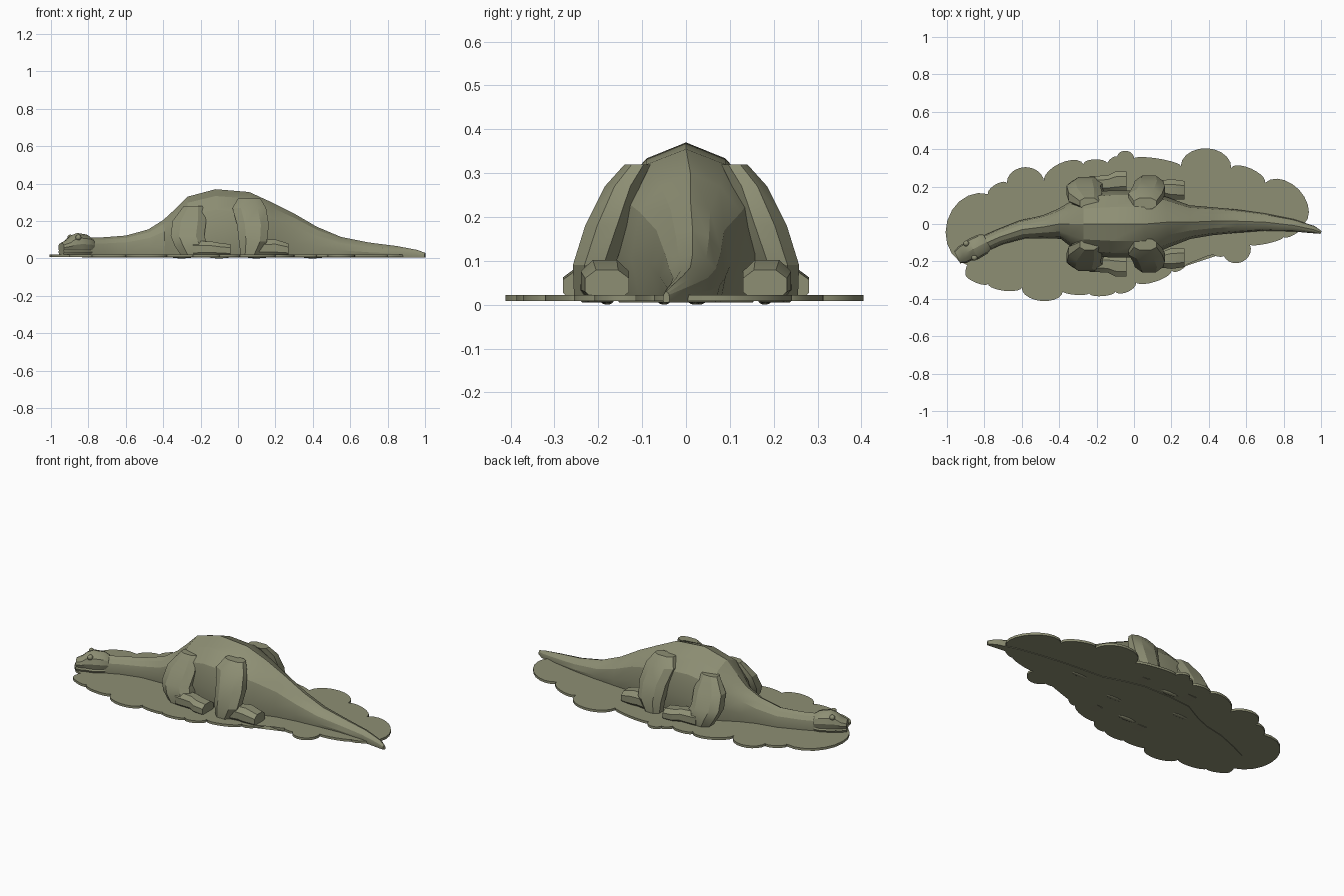
import bpy
import bmesh
import math
from mathutils import Vector

default_cube = bpy.data.objects.get("Cube")
if default_cube:
    bpy.data.objects.remove(default_cube, do_unlink=True)

olive = bpy.data.materials.new("olive_green")
olive.use_nodes = True
olive.diffuse_color = (0.27, 0.275, 0.175, 1)
olive.node_tree.nodes["Principled BSDF"].inputs["Base Color"].default_value = olive.diffuse_color

UP = Vector((0, 0, 1))


def finish(name, bm, angle=25, mirrored=False):
    """Turn a bmesh into an object with sharp-edged smooth shading."""
    bmesh.ops.recalc_face_normals(bm, faces=bm.faces[:])
    mesh = bpy.data.meshes.new(name)
    bm.to_mesh(mesh)
    bm.free()
    mesh.materials.append(olive)
    mesh.shade_smooth()
    mesh.set_sharp_from_angle(angle=math.radians(angle))
    obj = bpy.data.objects.new(name, mesh)
    bpy.context.collection.objects.link(obj)
    if mirrored:
        mod = obj.modifiers.new("Other side", "MIRROR")
        mod.use_axis = (False, True, False)
    return obj


def loft(name, rings, section, **options):
    """Skin a section along rings given as (centre, side vector, up vector)."""
    bm = bmesh.new()
    loops = [[bm.verts.new(c + side * u + up * v) for u, v in section]
             for c, side, up in rings]
    count = len(section)
    for a, b in zip(loops, loops[1:]):
        for i in range(count):
            j = (i + 1) % count
            bm.faces.new((a[i], a[j], b[j], b[i]))
    bm.faces.new(loops[0])
    bm.faces.new(loops[-1])
    return finish(name, bm, **options)


def ground_rings(stations, bottom):
    """Upright rings from (x, y, half width, top height), turned along the path."""
    rings = []
    last = len(stations) - 1
    for i, (x, y, half, top) in enumerate(stations):
        a, b = stations[max(i - 1, 0)], stations[min(i + 1, last)]
        along = Vector((b[0] - a[0], b[1] - a[1], 0)).normalized()
        side = UP.cross(along) * half
        rings.append((Vector((x, y, bottom)), side, UP * (top - bottom)))
    return rings


# Ridged cross-section shared by the body and head, and a block for limbs
half_section = [(0.5, 0.9), (0.86, 0.7), (1, 0.35), (0.85, 0)]
ridged = [(0, 1)] + half_section + [(-u, v) for u, v in reversed(half_section)]
limb_section = [(1, 0.45), (0.5, 1), (-0.5, 1), (-1, 0.45),
                (-1, -0.45), (-0.6, -1), (0.6, -1), (1, -0.45)]

# Neck, trunk and tail in one skin
spine = [
    (-0.82, -0.115, 0.042, 0.11), (-0.72, -0.07, 0.042, 0.113),
    (-0.6, -0.03, 0.05, 0.122), (-0.48, -0.015, 0.062, 0.155),
    (-0.4, 0, 0.08, 0.205), (-0.34, 0, 0.12, 0.26), (-0.27, 0, 0.165, 0.33),
    (-0.12, 0, 0.18, 0.37), (0.06, 0, 0.18, 0.355), (0.18, 0.01, 0.135, 0.3),
    (0.3, 0.01, 0.09, 0.24), (0.42, 0.015, 0.075, 0.17),
    (0.55, 0.015, 0.062, 0.115), (0.7, 0.01, 0.046, 0.085),
    (0.85, -0.007, 0.033, 0.066), (0.96, -0.03, 0.02, 0.045), (1, -0.045, 0.008, 0.03),
]
loft("body_neck_and_tail", ground_rings(spine, 0.005), ridged)

# Head with a blunt muzzle
skull = [
    (-0.785, -0.095, 0.044, 0.11), (-0.81, -0.108, 0.057, 0.128),
    (-0.86, -0.135, 0.06, 0.136), (-0.895, -0.152, 0.05, 0.122),
    (-0.915, -0.163, 0.05, 0.1), (-0.945, -0.178, 0.036, 0.083),
]
loft("head", ground_rings(skull, 0.045), ridged)
jaw = [(x, y, half * 0.88, 0.06) for x, y, half, top in skull]
loft("jaw", ground_rings(jaw, 0.02), ridged)

# Brow bumps either side of the head
bm = bmesh.new()
for sign in (-1, 1):
    made = bmesh.ops.create_icosphere(bm, subdivisions=2, radius=0.016)
    spot = Vector((-0.875, -0.142, 0.112)) + Vector((-0.5, 0.86, 0)) * 0.044 * sign
    bmesh.ops.translate(bm, verts=made["verts"], vec=spot)
finish("brows", bm, angle=40)


def upper_limb(name, stations):
    """Stacked level rings from (x, y, z, half length, half width)."""
    rings = [(Vector(s[:3]), Vector((s[3], 0, 0)), Vector((0, s[4], 0))) for s in stations]
    loft(name, rings, limb_section, mirrored=True)


def lower_limb(name, stations):
    """Folded limb lying along x, from (x, y, z, half width, half height)."""
    rings = [(Vector(s[:3]), Vector((0, s[3], 0)), UP * s[4]) for s in stations]
    loft(name, rings, limb_section, mirrored=True)


# Folded legs, mirrored across the body
upper_limb("front_upper_legs", [
    (-0.24, 0.11, 0.28, 0.05, 0.03), (-0.26, 0.145, 0.2, 0.09, 0.05),
    (-0.27, 0.18, 0.12, 0.09, 0.057), (-0.25, 0.2, 0.07, 0.09, 0.052),
    (-0.23, 0.2, 0.01, 0.07, 0.045)])
lower_limb("front_feet", [
    (-0.24, 0.21, 0.05, 0.045, 0.045), (-0.14, 0.215, 0.05, 0.045, 0.04),
    (-0.1, 0.225, 0.046, 0.055, 0.037), (-0.04, 0.228, 0.042, 0.052, 0.034)])
upper_limb("hind_thighs", [
    (0.06, 0.11, 0.32, 0.06, 0.03), (0.06, 0.145, 0.27, 0.09, 0.04),
    (0.08, 0.18, 0.18, 0.085, 0.05), (0.08, 0.21, 0.09, 0.075, 0.048),
    (0.06, 0.215, 0.01, 0.045, 0.04)])
lower_limb("hind_feet", [
    (0.08, 0.2, 0.055, 0.045, 0.05), (0.16, 0.19, 0.055, 0.045, 0.045),
    (0.2, 0.185, 0.055, 0.055, 0.047), (0.27, 0.18, 0.045, 0.05, 0.034)])

# Scalloped ground mat: arcs swell outward between these corners (x, y, swell)
corners = [
    (-0.89, -0.22, 0.43), (-0.78, 0.16, 0.2), (-0.68, 0.22, 0.42),
    (-0.48, 0.22, 0.25), (-0.27, 0.32, 0.2), (-0.14, 0.32, 0.2),
    (-0.09, 0.36, 0.4), (0, 0.35, 0.08), (0.25, 0.31, 0.37), (0.52, 0.3, 0.2),
    (0.7, 0.22, 0.35), (0.91, 0, 0.15), (0.8, -0.07, 0.08), (0.62, -0.11, 0.45),
    (0.48, -0.17, 0.15), (0.42, -0.16, 0.15), (0.29, -0.14, 0.3),
    (0.2, -0.25, 0.15), (0.01, -0.31, 0.25), (-0.1, -0.36, 0.15),
    (-0.24, -0.37, 0.1), (-0.38, -0.36, 0.28), (-0.6, -0.34, 0.15),
    (-0.78, -0.32, 0.15), (-0.9, -0.27, 0.1),
]
outline = []
for (ax, ay, swell), (bx, by, _) in zip(corners, corners[1:] + corners[:1]):
    start, chord = Vector((ax, ay, 0)), Vector((bx - ax, by - ay, 0))
    outward = UP.cross(chord) * swell
    steps = 10
    for i in range(steps):
        turn = math.pi * i / steps
        outline.append(start + chord * (1 - math.cos(turn)) / 2 + outward * math.sin(turn))
bm = bmesh.new()
base = bm.faces.new([bm.verts.new(p + UP * 0.008) for p in outline])
walls = bmesh.ops.extrude_face_region(bm, geom=[base], use_keep_orig=True)
raised = [g for g in walls["geom"] if isinstance(g, bmesh.types.BMVert)]
bmesh.ops.translate(bm, verts=raised, vec=UP * 0.014)
finish("ground_mat", bm, angle=40)

# Low lumps of the belly and limbs showing beneath the mat
bm = bmesh.new()
for x, y in ((-0.3, 0.03), (0.1, -0.05), (-0.1, 0.18), (-0.1, -0.18), (0.4, 0.02)):
    made = bmesh.ops.create_icosphere(bm, subdivisions=2, radius=1)
    bmesh.ops.scale(bm, verts=made["verts"], vec=(0.06, 0.015, 0.008))
    bmesh.ops.translate(bm, verts=made["verts"], vec=(x, y, 0.008))
finish("underside_lumps", bm, angle=40)
